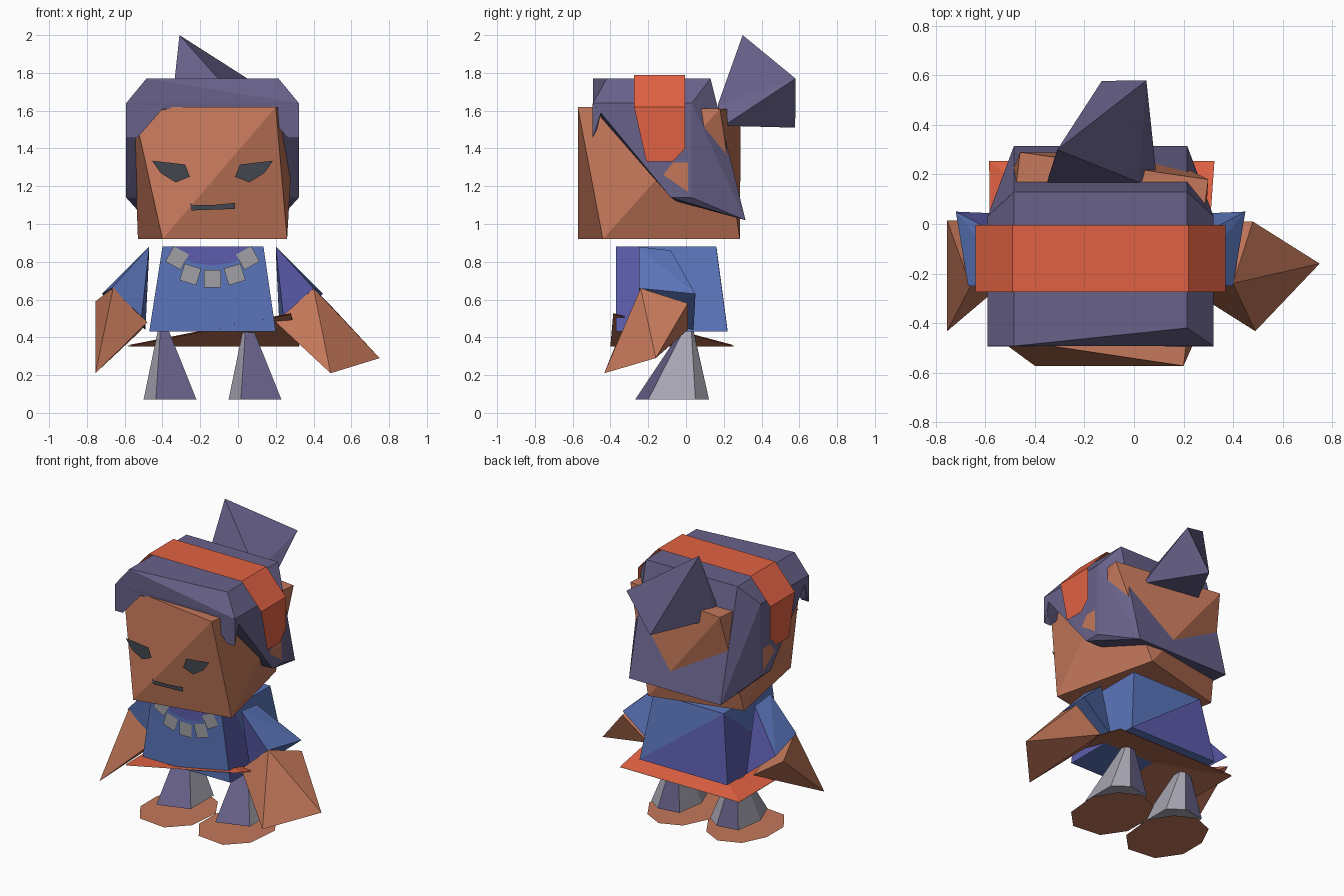
import bpy, bmesh, math

if "Cube" in bpy.data.objects:
    bpy.data.objects.remove(bpy.data.objects["Cube"])

CX = -0.135  # the figure's own symmetry line


def mat(name, r, g, b):
    m = bpy.data.materials.new(name)
    m.diffuse_color = [((c / 255 + 0.055) / 1.055) ** 2.4 for c in (r, g, b)] + [1]
    m.use_nodes = True
    m.node_tree.nodes["Principled BSDF"].inputs["Base Color"].default_value = m.diffuse_color
    return m


SKIN = mat("skin", 196, 120, 90)
HAIR = mat("purple_hair", 104, 98, 138)
BAND = mat("orange", 224, 97, 67)
BLUE = mat("blue_cloth", 91, 117, 186)
INDIGO = mat("indigo_cloth", 92, 92, 174)
GREY = mat("grey_leg", 168, 166, 179)
BEAD = mat("bead_grey", 160, 160, 166)
DARK = mat("dark_feature", 66, 70, 77)


def finish(name, bm, mats, rule=None):
    bm.normal_update()
    if rule:
        for f in bm.faces:
            f.material_index = 1 if rule(f) else 0
    me = bpy.data.meshes.new(name)
    bm.to_mesh(me)
    bm.free()
    for m in mats:
        me.materials.append(m)
    ob = bpy.data.objects.new(name, me)
    bpy.context.collection.objects.link(ob)
    return ob


def hull(name, pts, mats, rule=None):
    """Faceted solid wrapped around a few corner points."""
    bm = bmesh.new()
    vs = [bm.verts.new(p) for p in pts]
    bmesh.ops.convex_hull(bm, input=vs)
    loose = [v for v in bm.verts if not v.link_faces]
    bmesh.ops.delete(bm, geom=loose, context='VERTS')
    bmesh.ops.dissolve_limit(bm, angle_limit=0.02, verts=bm.verts, edges=bm.edges)
    bmesh.ops.recalc_face_normals(bm, faces=bm.faces)
    return finish(name, bm, mats, rule)


def sheet(name, polys, m):
    """Thin flat plates, one polygon each."""
    bm = bmesh.new()
    for poly in polys:
        bm.faces.new([bm.verts.new(p) for p in poly])
    return finish(name, bm, [m])


def mir(pts):
    return [(2 * CX - x, y, z) for x, y, z in pts]


# head: twisted box
hull("head", [(-.4, -.573, .92), (.26, -.44, .92), (.09, .285, .92), (-.53, .12, .92),
              (-.555, -.46, 1.62), (.2, -.573, 1.62), (.3, .18, 1.61), (-.46, .29, 1.61)], [SKIN])

# face features: flat plates in front of the face
eye = [(-.455, -.578, 1.335), (-.41, -.578, 1.27), (-.33, -.578, 1.22),
       (-.255, -.578, 1.25), (-.28, -.578, 1.315)]
sheet("left_eye", [eye], DARK)
sheet("right_eye", [mir(eye)[::-1]], DARK)
sheet("mouth", [[(x, -.578, z) for x, z in ((-.255, 1.112), (-.245, 1.072), (-.015, 1.08),
                                            (-.015, 1.112), (-.135, 1.1), (-.235, 1.1))]], DARK)

# hair cap: inner profile and outer side profile, mirrored, with a raised front corner
cap = [(-.485, -.493, 1.77)]
for s in (-1, 1):
    cap += [(CX + s * .35, y, z) for y, z in
            ((-.42, 1.77), (.13, 1.77), (.315, 1.02), (-.05, 1.12), (-.49, 1.61))]
    cap += [(CX + s * .457, y, z) for y, z in
            ((-.493, 1.64), (.03, 1.64), (.03, 1.14), (-.08, 1.14))]
hull("hair_cap", cap, [HAIR])

# front locks
lock = [(-.592, -.495, 1.64), (-.592, -.495, 1.455), (-.535, -.495, 1.455), (-.39, -.495, 1.62),
        (-.592, -.45, 1.59), (-.585, -.47, 1.5)]
hull("left_lock", lock, [HAIR])
hull("right_lock", mir(lock), [HAIR])

# tuft at the back
hull("hair_tuft", [(-.31, .3, 2), (.05, .58, 1.77), (-.13, .578, 1.51), (.09, .2, 1.52),
                   (-.35, .175, 1.53), (-.35, .168, 1.63), (.02, .168, 1.63)], [HAIR])

# headband: thin strip over the top with tapered ends
right_side = [[(.22, -.005, 1.79), (.22, -.275, 1.79), (.37, -.275, 1.62), (.37, -.005, 1.62)],
              [(.37, -.005, 1.62), (.37, -.275, 1.62), (.37, -.21, 1.33),
               (.37, -.07, 1.33), (.37, -.005, 1.4)]]
top = [(-.49, -.275, 1.79), (.22, -.275, 1.79), (.22, -.005, 1.79), (-.49, -.005, 1.79)]
sheet("headband", [top] + right_side + [mir(p)[::-1] for p in right_side], BAND)

# ears
ear = [(.326, -.12, 1.26), (.326, .01, 1.17), (.326, .01, 1.325), (.326, -.07, 1.325)]
sheet("ears", [ear, mir(ear)[::-1]], SKIN)

# torso: flared block with two-toned panels
hull("torso", [(x, y, z) for x0, x1, y1, z in ((-.4, .135, .16, .88), (-.47, .2, .22, .43))
               for x in (x0, x1) for y in (-.37, y1)], [BLUE])
sheet("right_side_panel", [[(.138, -.371, .88), (.203, -.371, .43),
                            (.203, -.05, .43), (.138, -.25, .88)]], INDIGO)
sheet("left_side_panel", [[(-.403, .161, .88), (-.473, .221, .43), (-.473, -.37, .43)]], INDIGO)
sheet("back_panel", [[(.2, .226, .43), (-.47, .226, .43), (-.4, .166, .88)]], INDIGO)

# collar and necklace
arc = [(CX + .2 * math.cos(a), -.374, .88 + .1 * math.sin(a))
       for a in (math.pi + i * math.pi / 6 for i in range(7))]
sheet("collar", [arc], INDIGO)
beads = []
for bx, bz, tilt in ((.187, .82, .5), (.117, .733, .3), (0, .71, 0), (-.117, .733, -.3), (-.187, .82, -.5)):
    c, s, h = math.cos(tilt), math.sin(tilt), .046
    beads.append([(CX + bx + h * (u * c - v * s), -.378, bz + h * (u * s + v * c))
                  for u, v in ((-1, -1), (1, -1), (1, 1), (-1, 1))])
sheet("necklace", beads, BEAD)

# sleeves, with some facets in the second blue
sleeve = [(.2, -.25, .88), (.2, -.08, .86), (.45, .05, .63), (.4, -.25, .66),
          (.24, -.22, .51), (.22, .04, .44)]
hull("right_sleeve", sleeve, [BLUE, INDIGO], lambda f: f.normal.y < -.5)
hull("left_sleeve", mir(sleeve), [BLUE, INDIGO], lambda f: f.normal.y > .5)

# hands
hull("right_hand", [(.4, -.24, .66), (.48, .01, .58), (.75, -.16, .29),
                    (.49, -.433, .21), (.2, -.25, .48), (.28, -.24, .53), (.28, .01, .44)], [SKIN])
hull("left_hand", [(-.66, -.25, .665), (-.755, .015, .59), (-.755, -.433, .21),
                   (-.48, -.2, .48), (-.52, .01, .43)], [SKIN])

# skirt: thin sheet with one lifted front corner and a skin-toned underside
SL, SR = (-.58, -.4, .358), (.28, -.385, .528)
BR, BL = (.325, .255, .358), (-.585, .255, .358)
skirt = [[SL, SR, BL], [SR, BR, BL]]
sheet("skirt", skirt, BAND)
sheet("skirt_underside", [[(x, y, z - .006) for x, y, z in p[::-1]] for p in skirt], SKIN)

# legs and flat feet, both built the same way
foot = [(.2, .06), (.12, .19), (0, .25), (-.13, .2), (-.2, .06),
        (-.2, -.1), (-.11, -.23), (.07, -.25), (.18, -.14)]
base = [(.015, -.27), (.23, -.2), (.23, .05), (.13, .122), (-.02, .1), (-.05, -.1)]
for side, dx in (("right", 0), ("left", -.45)):
    pts = []
    for x, y in base:
        pts += [(x + dx, y, .07), (.055 + dx + (x - .09) * .22, .005 + (y + .08) * .18, .43)]
    hull(side + "_leg", pts, [GREY, HAIR],
         lambda f: f.normal.y < -.6 or (f.normal.y > .6 and f.normal.x < .2))
    sheet(side + "_foot", [[(.085 + dx + x * 1.12, -.11 + y * 1.15, .001) for x, y in foot]], SKIN)
